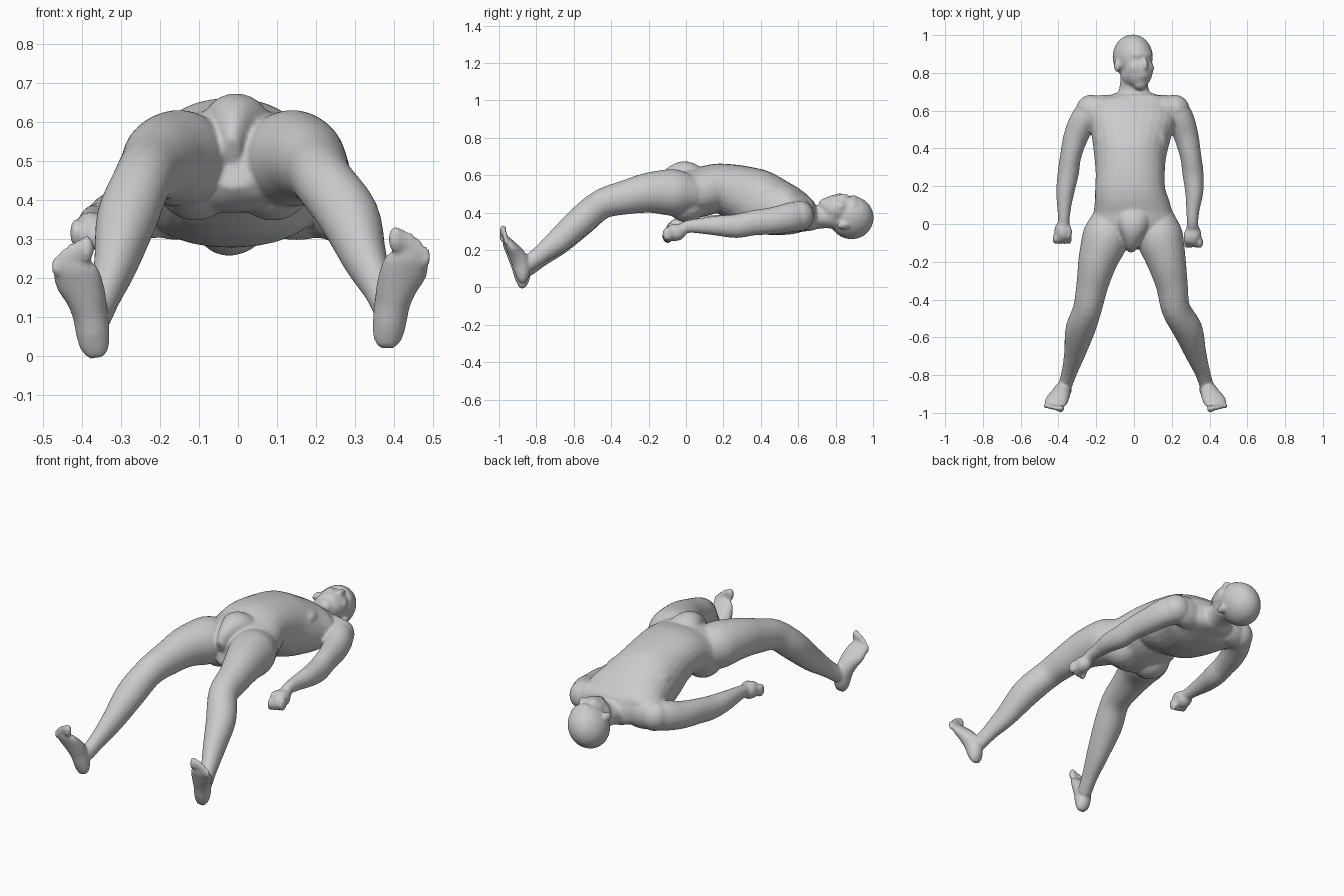
import bpy
import bmesh
import math
from mathutils import Matrix, Vector

cube = bpy.data.objects.get("Cube")
if cube:
    bpy.data.objects.remove(cube, do_unlink=True)

skin = bpy.data.materials.new("plain_grey")
skin.use_nodes = True
GREY = (0.6, 0.6, 0.6, 1.0)
skin.diffuse_color = GREY
skin.node_tree.nodes["Principled BSDF"].inputs["Base Color"].default_value = GREY

bm = bmesh.new()


def smooth_rows(rows, steps=4):
    """Catmull-Rom interpolation through rows of numbers."""
    out = []
    for i in range(len(rows) - 1):
        p0, p1 = rows[max(i - 1, 0)], rows[i]
        p2, p3 = rows[i + 1], rows[min(i + 2, len(rows) - 1)]
        for k in range(steps):
            t = k / steps
            out.append([0.5 * (2 * b + (c - a) * t + (2 * a - 5 * b + 4 * c - d) * t * t
                               + (3 * b - a - 3 * c + d) * t ** 3)
                        for a, b, c, d in zip(p0, p1, p2, p3)])
    out.append(list(rows[-1]))
    return out


def loft(rows, power=2.0, sides=28):
    """Closed tube; each row is x, y, z, half width, half depth."""
    rows = smooth_rows(rows)
    pts = [Vector(r[:3]) for r in rows]
    rings = []
    for i, r in enumerate(rows):
        t = (pts[min(i + 1, len(pts) - 1)] - pts[max(i - 1, 0)]).normalized()
        a = Vector((1, 0, 0))
        a = (a - t * a.dot(t)).normalized()
        b = a.cross(t)
        ring = []
        for k in range(sides):
            ang = 2 * math.pi * k / sides
            c, s = math.cos(ang), math.sin(ang)
            u = math.copysign(abs(c) ** (2 / power), c) * r[3]
            v = math.copysign(abs(s) ** (2 / power), s) * r[4]
            ring.append(bm.verts.new(pts[i] + a * u + b * v))
        rings.append(ring)
    faces = [bm.faces.new(rings[0]), bm.faces.new(rings[-1])]
    for r0, r1 in zip(rings, rings[1:]):
        for k in range(sides):
            n = (k + 1) % sides
            faces.append(bm.faces.new((r0[k], r0[n], r1[n], r1[k])))
    bmesh.ops.recalc_face_normals(bm, faces=faces)


def blob(centre, radii, frame=Matrix()):
    """Ellipsoid, optionally placed in a local frame."""
    m = frame @ Matrix.Translation(centre) @ Matrix.Diagonal((*radii, 1))
    bmesh.ops.create_icosphere(bm, subdivisions=3, radius=1, matrix=m)


def limb(rows, side):
    """Rows for the right limb plus left-side shifts dx, dz in the last two columns."""
    if side < 0:
        loft([r[:5] for r in rows])
    else:
        loft([(-r[0] + r[5], r[1], r[2] + r[6], r[3], r[4]) for r in rows])


# Torso, arched upward at the waist
loft([(-.01, -.12, .50, .06, .07), (0, -.06, .49, .17, .115), (-.005, 0, .498, .218, .132),
      (-.01, .08, .51, .205, .132), (-.02, .17, .53, .187, .132), (-.02, .27, .507, .183, .15),
      (-.02, .37, .468, .192, .168), (-.015, .47, .432, .212, .156), (-.01, .56, .408, .235, .132),
      (0, .63, .388, .21, .10), (0, .67, .375, .15, .076), (0, .70, .372, .08, .06)], 2.2)

# Lower belly tapering into the groin
loft([(-.01, .10, .57, .09, .06), (-.005, .05, .575, .105, .073), (-.005, -.005, .597, .085, .078),
      (-.01, -.06, .578, .058, .074), (-.014, -.11, .545, .036, .058), (-.015, -.14, .53, .02, .035)])

# Neck
loft([(0, .60, .375, .10, .08), (0, .67, .375, .085, .067), (0, .74, .378, .075, .062),
      (.005, .79, .385, .075, .075), (0, .86, .385, .07, .08)])

# Head, turned to the figure's left
head = Matrix.Translation((0, .865, .385)) @ Matrix.Rotation(math.radians(30), 4, 'Y')
blob((0, .02, -.014), (.102, .119, .121), head)
blob((0, -.05, .048), (.079, .097, .070), head)
blob((0, -.075, .02), (.080, .070, .075), head)
blob((0, -.120, .066), (.040, .036, .034), head)
blob((0, .03, .082), (.062, .028, .028), head)
blob((0, -.02, .115), (.014, .032, .020), head)
blob((0, -.075, .098), (.032, .026, .020), head)
for s in (-1, 1):
    blob((s * .042, -.04, .082), (.030, .034, .026), head)
    blob((s * .102, -.028, -.005), (.013, .034, .022), head)

ARM = [(-.19, .62, .385, .065, .075, 0, 0), (-.255, .57, .377, .071, .080, -.015, 0),
       (-.305, .47, .357, .066, .073, -.03, 0), (-.335, .36, .345, .056, .067, -.035, 0),
       (-.348, .27, .333, .056, .064, -.036, -.005), (-.364, .17, .335, .048, .054, -.045, -.005),
       (-.370, .08, .337, .036, .042, -.058, -.008), (-.372, .01, .335, .030, .034, -.062, -.01),
       (-.375, -.03, .328, .034, .032, -.064, -.025)]

LEG = [(-.12, .05, .50, .09, .09, 0, 0), (-.146, -.06, .507, .124, .124, -.012, 0),
       (-.190, -.19, .507, .105, .109, -.02, 0), (-.220, -.32, .482, .085, .092, -.02, 0),
       (-.247, -.45, .445, .076, .080, -.025, 0), (-.285, -.56, .353, .078, .078, 0, .005),
       (-.313, -.68, .240, .057, .066, .012, .012), (-.341, -.78, .155, .041, .048, .02, .02),
       (-.363, -.85, .098, .037, .043, .02, .025)]

FOOT = [(-.365, -.882, -.004, .020, .012), (-.367, -.876, .018, .036, .028),
        (-.372, -.875, .055, .043, .042), (-.380, -.885, .11, .046, .047),
        (-.392, -.908, .155, .053, .042), (-.410, -.935, .195, .061, .031),
        (-.420, -.958, .228, .055, .021), (-.420, -.968, .25, .040, .012)]

for s in (-1, 1):
    limb(ARM, s)
    limb(LEG, s)
    limb([(*r, .016, .025) for r in FOOT], s)

    # Shoulder slope, chest and buttock
    blob((s * .15, .612, .385), (.135, .072, .088))
    blob((s * .225 - (.012 if s > 0 else 0), .605, .383), (.082, .080, .082))
    blob((s * .085 - .015, .44, .515), (.105, .105, .055))
    blob((s * .10 - .01, .005, .455), (.105, .11, .108))

    # Toes, from big to little
    foot = Matrix.Translation((.016, 0, .025)) if s > 0 else Matrix()
    for i in range(5):
        f = i / 4
        r = .019 if i == 0 else .0145 - .0008 * i
        blob((s * (.388 + .080 * f), -.978 + .014 * f, .275 - .045 * f * f),
             (r, r, r + .016), foot)

    # Fist with curled fingers and a thumb
    hand = Matrix.Translation((-.065, -.02, -.03)) if s > 0 else Matrix()
    blob((s * .378, -.038, .324), (.044, .058, .047), hand)
    for i in range(4):
        blob((s * (.416 - .024 * i), -.078, .316 - .005 * i), (.015, .029, .037), hand)
    blob((s * .346, -.045, .340), (.018, .042, .022), hand)

# One continuous skin over all the overlapping masses
mesh = bpy.data.meshes.new("body")
bm.to_mesh(mesh)
bm.free()
mesh.materials.append(skin)
body = bpy.data.objects.new("body", mesh)
bpy.context.collection.objects.link(body)

remesh = body.modifiers.new("join_parts", 'REMESH')
remesh.mode = 'VOXEL'
remesh.voxel_size = .007
remesh.use_smooth_shade = True
soften = body.modifiers.new("soften", 'SMOOTH')
soften.factor = .5
soften.iterations = 10
